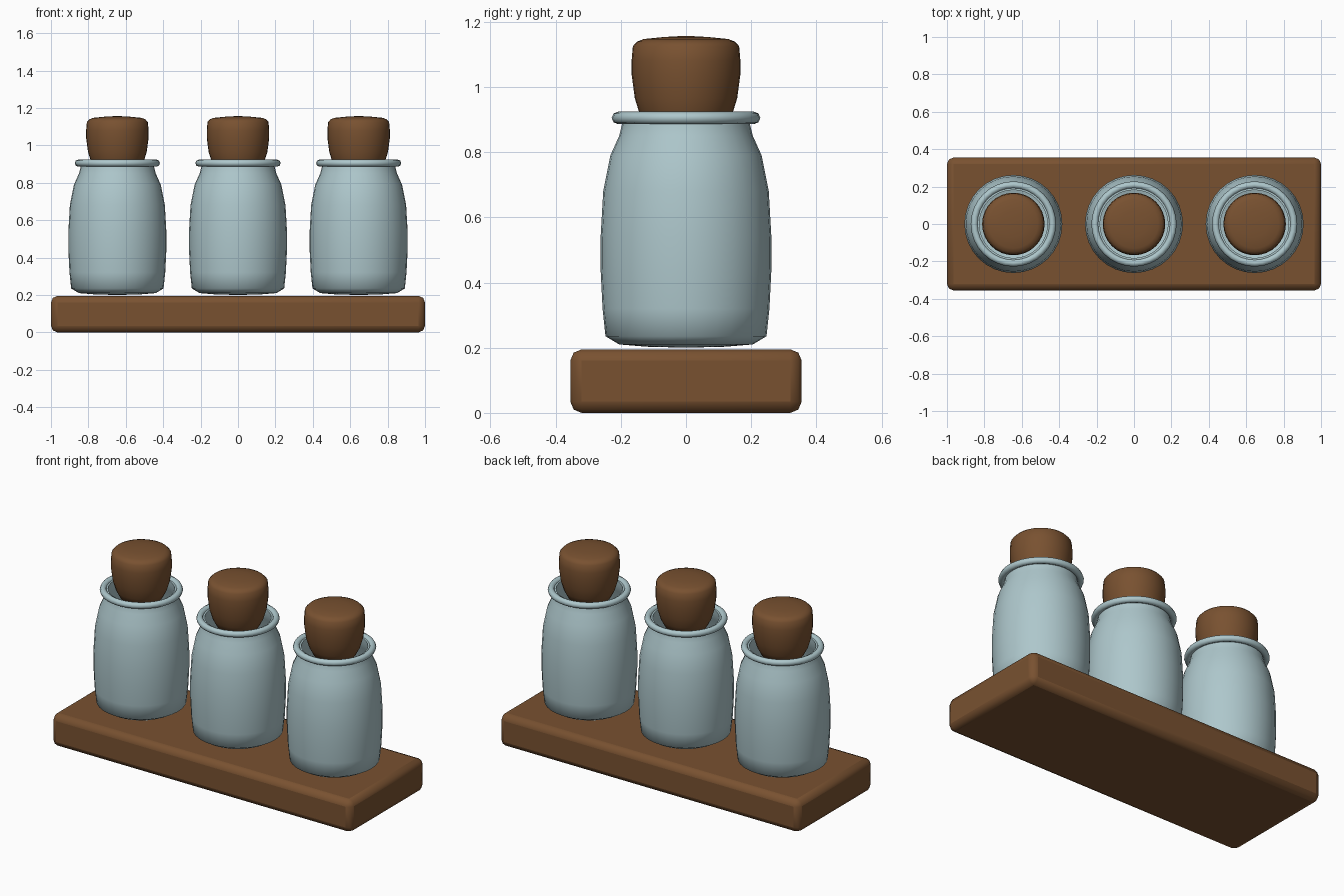
import bpy
import bmesh
import math

cube = bpy.data.objects.get("Cube")
if cube:
    bpy.data.objects.remove(cube, do_unlink=True)


def material(name, rgb):
    mat = bpy.data.materials.new(name)
    mat.use_nodes = True
    mat.diffuse_color = (*rgb, 1)
    mat.node_tree.nodes["Principled BSDF"].inputs["Base Color"].default_value = (*rgb, 1)
    return mat


wood = material("brown wood", (0.19, 0.083, 0.030))
glass = material("pale blue glass", (0.42, 0.57, 0.60))


def finish(obj, mat, angle):
    obj.data.materials.append(mat)
    bpy.ops.object.select_all(action="DESELECT")
    obj.select_set(True)
    bpy.context.view_layer.objects.active = obj
    bpy.ops.object.shade_smooth_by_angle(angle=math.radians(angle))


def lathe(name, profile, x, mat, steps=32, angle=60):
    """Revolve a (radius, height) profile around the vertical axis at x."""
    bm = bmesh.new()
    verts = [bm.verts.new((r, 0, z)) for r, z in profile]
    edges = [bm.edges.new(pair) for pair in zip(verts, verts[1:])]
    bmesh.ops.spin(bm, geom=verts + edges, cent=(0, 0, 0), axis=(0, 0, 1),
                   angle=math.tau, steps=steps)
    bmesh.ops.remove_doubles(bm, verts=bm.verts, dist=0.0005)
    bmesh.ops.recalc_face_normals(bm, faces=bm.faces)
    mesh = bpy.data.meshes.new(name)
    bm.to_mesh(mesh)
    bm.free()
    obj = bpy.data.objects.new(name, mesh)
    obj.location.x = x
    bpy.context.collection.objects.link(obj)
    finish(obj, mat, angle)
    return obj


# Wooden tray with rounded edges
bpy.ops.mesh.primitive_cube_add(size=1, location=(0, 0, 0.0975))
tray = bpy.context.object
tray.name = "tray"
tray.scale = (2, 0.71, 0.195)
bpy.ops.object.transform_apply(location=False, rotation=False, scale=True)
bevel = tray.modifiers.new("rounded edges", "BEVEL")
bevel.width = 0.035
bevel.segments = 2
finish(tray, wood, 15)

# Outer wall from the base up, over the lip, and down the inside
jar_profile = [
    (0, 0.20), (0.12, 0.203), (0.205, 0.21), (0.247, 0.235), (0.256, 0.32),
    (0.262, 0.44), (0.262, 0.54), (0.254, 0.68), (0.232, 0.79), (0.205, 0.85),
    (0.195, 0.89), (0.193, 0.91), (0.182, 0.91), (0.183, 0.88), (0.195, 0.84),
    (0.22, 0.78), (0.242, 0.67), (0.25, 0.50), (0.242, 0.26), (0.20, 0.23), (0, 0.22),
]

# Tapered stopper, rounded above and below
stopper_profile = [
    (0, 0.845), (0.08, 0.85), (0.118, 0.867), (0.14, 0.91), (0.157, 0.965),
    (0.167, 1.04), (0.167, 1.08), (0.163, 1.125), (0.15, 1.139), (0.13, 1.147),
    (0.07, 1.153), (0, 1.157),
]

for side, x in (("right", -0.645), ("middle", 0), ("left", 0.645)):
    lathe(side + "_jar", jar_profile, x, glass)
    lathe(side + "_stopper", stopper_profile, x, wood)
    bpy.ops.mesh.primitive_torus_add(location=(x, 0, 0.905), major_radius=0.209,
                                     minor_radius=0.019, major_segments=32,
                                     minor_segments=8)
    rim = bpy.context.object
    rim.name = side + "_jar_rim"
    finish(rim, glass, 60)
